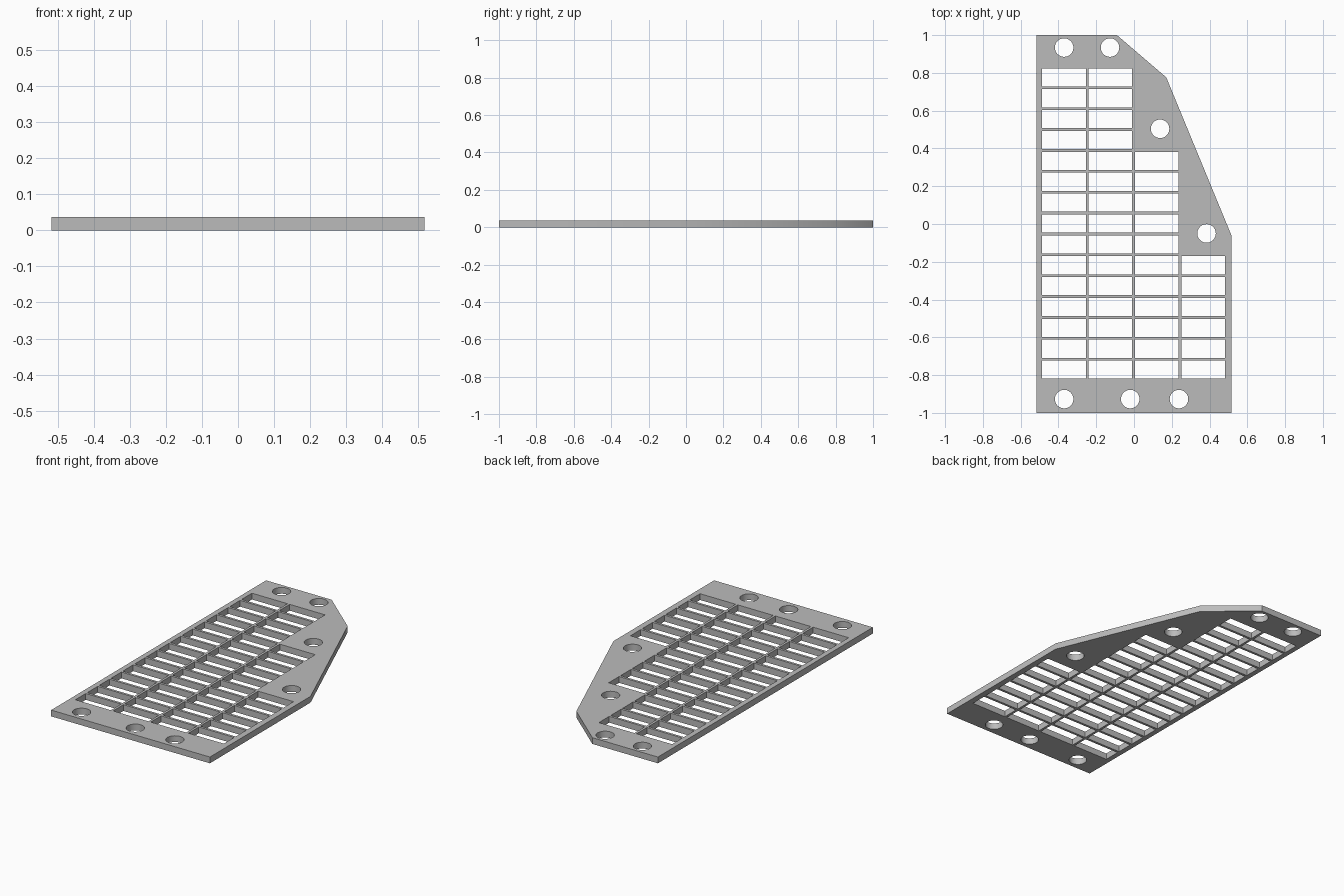
import bpy
import bmesh
from math import cos, sin, tau

cube = bpy.data.objects.get("Cube")
if cube:
    bpy.data.objects.remove(cube, do_unlink=True)

THICK = 0.037
HOLE_R = 0.049

# Flat profile: outer outline with every opening as an inner loop
profile = bpy.data.curves.new("grille_plate", "CURVE")
profile.dimensions = "2D"
profile.fill_mode = "BOTH"
profile.extrude = THICK / 2


def add_loop(points):
    spline = profile.splines.new("POLY")
    spline.points.add(len(points) - 1)
    for p, (x, y) in zip(spline.points, points):
        p.co = (x, y, 0, 1)
    spline.use_cyclic_u = True


# Outline with the clipped left rear corner
add_loop([(-0.517, -1), (0.517, -1), (0.517, -0.063),
          (0.171, 0.776), (-0.09, 1), (-0.517, 1)])

# Slots: columns share their front end, each with its own row count
ROW_PITCH, SLOT_H = 0.1105, 0.096
COL_PITCH, SLOT_W = 0.2455, 0.231
for col, rows in enumerate((15, 15, 11, 6)):
    x = -0.486 + col * COL_PITCH
    for row in range(rows):
        y = -0.819 + row * ROW_PITCH
        add_loop([(x, y), (x + SLOT_W, y),
                  (x + SLOT_W, y + SLOT_H), (x, y + SLOT_H)])

# Round mounting holes
for cx, cy in ((-0.37, 0.934), (-0.127, 0.934), (0.138, 0.504), (0.384, -0.05),
               (-0.37, -0.927), (-0.02, -0.927), (0.238, -0.927)):
    add_loop([(cx + HOLE_R * cos(tau * i / 40), cy + HOLE_R * sin(tau * i / 40))
              for i in range(40)])

# Turn the profile into a welded solid standing on the ground
temp = bpy.data.objects.new("profile_helper", profile)
bpy.context.collection.objects.link(temp)
graph = bpy.context.evaluated_depsgraph_get()
mesh = bpy.data.meshes.new_from_object(temp.evaluated_get(graph))
bpy.data.objects.remove(temp, do_unlink=True)

bm = bmesh.new()
bm.from_mesh(mesh)
bmesh.ops.remove_doubles(bm, verts=bm.verts, dist=0.0005)
bmesh.ops.translate(bm, verts=bm.verts, vec=(0, 0, THICK / 2))
bmesh.ops.recalc_face_normals(bm, faces=bm.faces)
bm.to_mesh(mesh)
bm.free()

plate = bpy.data.objects.new("grille_plate", mesh)
bpy.context.collection.objects.link(plate)

# Single grey finish
grey = bpy.data.materials.new("light_grey")
grey.use_nodes = True
colour = (0.5, 0.5, 0.5, 1)
grey.diffuse_color = colour
grey.node_tree.nodes["Principled BSDF"].inputs["Base Color"].default_value = colour
mesh.materials.clear()
mesh.materials.append(grey)

bpy.ops.object.select_all(action="DESELECT")
plate.select_set(True)
bpy.context.view_layer.objects.active = plate
bpy.ops.object.shade_smooth_by_angle()
